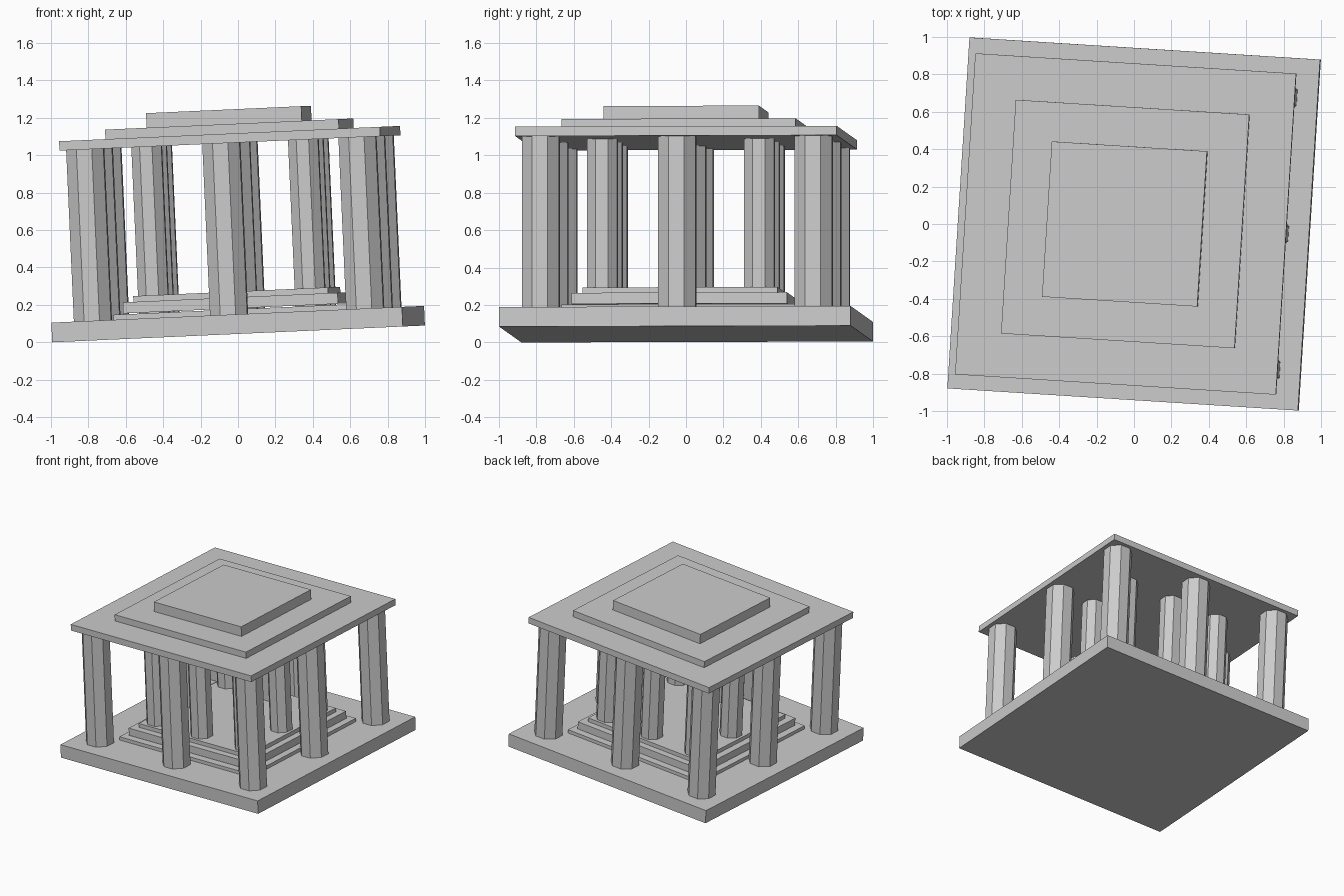
import bpy
from mathutils import Matrix, Vector

cube = bpy.data.objects.get("Cube")
if cube:
    bpy.data.objects.remove(cube)

stone = bpy.data.materials.new("grey stone")
stone.use_nodes = True
GREY = (0.6, 0.6, 0.6, 1)
stone.diffuse_color = GREY
stone.node_tree.nodes["Principled BSDF"].inputs["Base Color"].default_value = GREY

# The whole pavilion is slightly turned and tilted
x_axis = Vector((0.997, -0.063, 0.045)).normalized()
z_axis = Vector((-0.045, 0, 1)).normalized()
y_axis = z_axis.cross(x_axis).normalized()
x_axis = y_axis.cross(z_axis)
frame = Matrix((x_axis, y_axis, z_axis)).transposed().to_4x4()
frame.translation = (0.003, 0, 0.045)


def place(name, local):
    ob = bpy.context.object
    ob.name = name
    ob.matrix_world = frame @ local
    ob.data.materials.append(stone)


def slab(name, half, bottom, top):
    bpy.ops.mesh.primitive_cube_add(size=2)
    place(name, Matrix.Translation((0, 0, (bottom + top) / 2))
          @ Matrix.Diagonal((half, half, (top - bottom) / 2, 1)))


def column_ring(name, spacing, radius, bottom, top):
    # Eight columns: corners and side middles of a square
    for i in (-1, 0, 1):
        for j in (-1, 0, 1):
            if i or j:
                bpy.ops.mesh.primitive_cylinder_add(
                    vertices=8, radius=radius, depth=top - bottom)
                bpy.ops.object.transform_apply()
                # Turn so that flat sides face outwards
                place(name, Matrix.Translation((i * spacing, j * spacing, (bottom + top) / 2))
                      @ Matrix.Rotation(0.3927, 4, "Z"))


# Base and inner steps
slab("base", 0.94, 0, 0.105)
slab("lower_step", 0.627, 0.105, 0.132)
slab("middle_step", 0.576, 0.137, 0.196)
slab("upper_step", 0.522, 0.196, 0.227)

# Columns
column_ring("outer_column", 0.73, 0.108, 0.105, 1.022)
column_ring("inner_column", 0.42, 0.087, 0.105, 1.022)

# Stepped roof
slab("roof_slab", 0.86, 1.022, 1.072)
slab("roof_tier", 0.626, 1.072, 1.123)
slab("roof_cap", 0.416, 1.123, 1.201)
